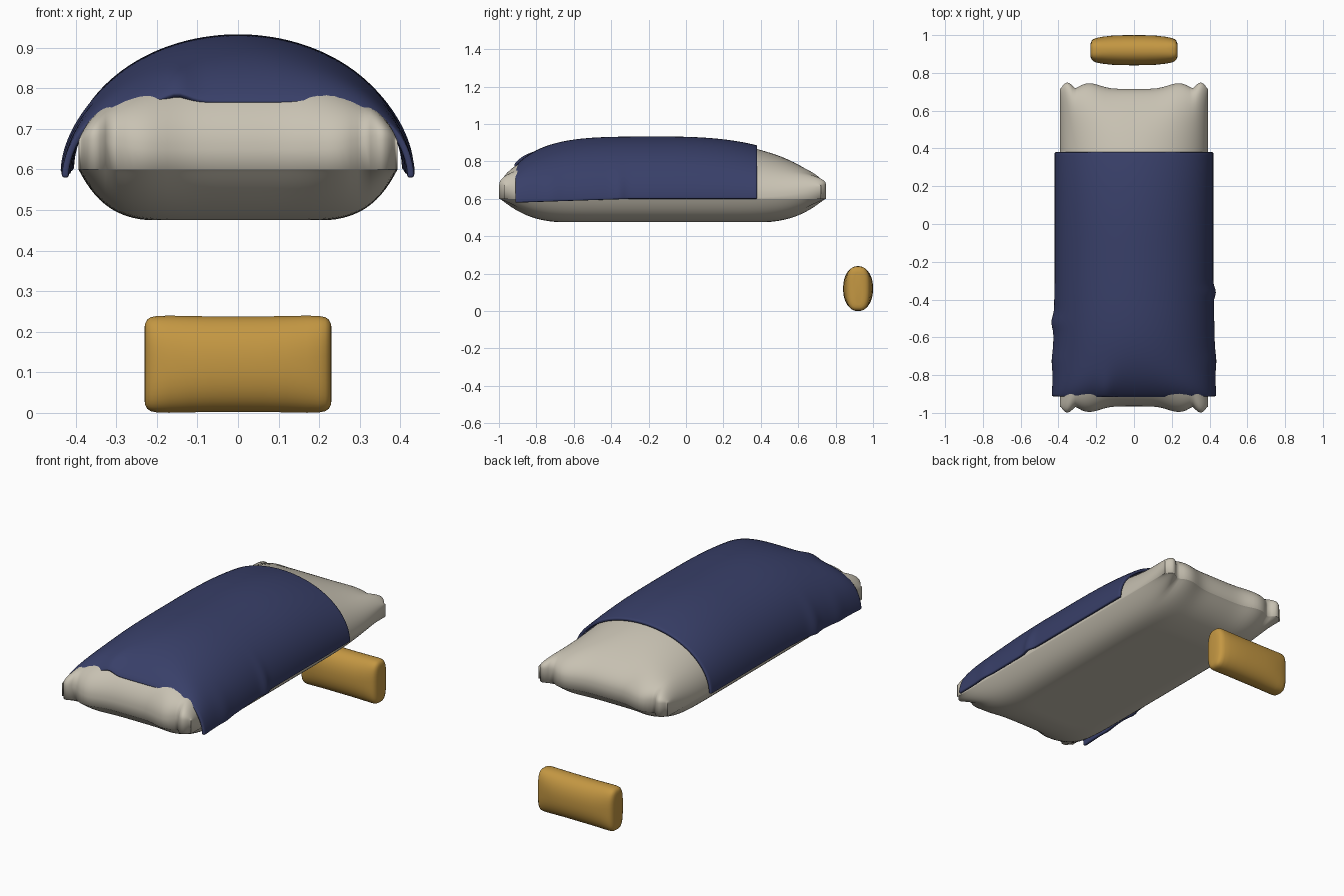
import bpy, bmesh, math

if "Cube" in bpy.data.objects:
    bpy.data.objects.remove(bpy.data.objects["Cube"])

def material(name, rgb):
    m = bpy.data.materials.new(name)
    m.diffuse_color = (*rgb, 1)
    m.use_nodes = True
    m.node_tree.nodes["Principled BSDF"].inputs["Base Color"].default_value = m.diffuse_color
    return m

CREAM = material("cream", (0.58, 0.54, 0.45))
NAVY = material("navy", (0.040, 0.050, 0.140))
OCHRE = material("ochre", (0.55, 0.31, 0.055))

def loft(name, rows, mat, closed):
    """Skin a list of point rows; closed rows become a capped tube."""
    bm = bmesh.new()
    vs = [[bm.verts.new(p) for p in r] for r in rows]
    n = len(rows[0])
    for a, b in zip(vs, vs[1:]):
        for i in range(n if closed else n - 1):
            j = (i + 1) % n
            bm.faces.new((a[i], a[j], b[j], b[i]))
    if closed:
        # each end: quads between the upper and lower half of the loop
        for r in (vs[0], vs[-1]):
            for i in range(n // 2 - 1):
                bm.faces.new((r[i], r[i + 1], r[n - 2 - i], r[n - 1 - i]))
    bmesh.ops.recalc_face_normals(bm, faces=bm.faces)
    me = bpy.data.meshes.new(name)
    bm.to_mesh(me)
    bm.free()
    me.materials.append(mat)
    me.shade_smooth()
    ob = bpy.data.objects.new(name, me)
    bpy.context.collection.objects.link(ob)
    return ob

def gauss(x, c, w):
    return math.exp(-((x - c) / w) ** 2)

YC, HALF, SEAM = -0.125, 0.84, 0.60

def arch(v):
    """Relative height of the crown along the length: blunt front, sloping back."""
    return math.sqrt(max(0, 1 - abs(v) ** (4 if v < 0 else 2.5)))

def section(u, v):
    """Relative height across the width: elliptical in the middle, flatter at the ends."""
    q = 2 + 5 * abs(v) ** 9
    return math.sqrt(max(0, 1 - abs(u) ** q))

# Mattress: puffed body with pinched corners and a flat underside
N = 48
us = [math.sin(math.pi / 2 * (-1 + 2 * i / N)) for i in range(N + 1)]

def mattress_row(v):
    def plan(u):
        a = abs(u)
        ear = 0.04 * gauss(a, 0.9, 0.11) - 0.03 * gauss(a, 0.6, 0.2) - 0.025 * a ** 20
        return 0.393 * u, YC + HALF * v + math.copysign(ear * abs(v) ** 8, v)
    top, low = [], []
    for u in us:
        x, y = plan(u)
        band = (0.045 + 0.025 * gauss(abs(u), 0.92, 0.2)) * abs(v) ** 6 + 0.004
        top.append((x, y, SEAM + band + (0.312 - band) * arch(v) * section(u, v)))
        drop = max(0, 1 - abs(u) ** 6) * max(0, 1 - abs(v) ** 8) ** 1.1
        low.append((x, y, SEAM - 0.125 * min(1, 1.04 * drop)))
    return top + low[::-1]

vs = [math.sin(math.pi / 2 * (-1 + 2 * i / 70)) for i in range(71)]
loft("mattress", [mattress_row(v) for v in vs], CREAM, True)

# Blanket: draped sheet with a flared front hem and a few wrinkles
def blanket_row(y):
    v = (y - YC) / HALF
    front = max(0, (-0.3 - y) / 0.6)
    pts = []
    for i in range(81):
        t = -1 + 2 * i / 80
        u = math.sin(math.pi / 2 * t)
        side = abs(u) ** 12
        fold = 0.012 * (gauss(y, -0.36, 0.03) if t > 0 else gauss(y, -0.52, 0.04))
        fold += 0.006 * gauss(y, -0.72, 0.05)
        x = u * (0.412 + side * (0.014 * min(1, front) + fold))
        z = SEAM + (0.312 * arch(v) + 0.013) * section(u, v)
        z += 0.02 * gauss(x, -0.15, 0.04) * gauss(y, -0.92, 0.1)
        z -= 0.02 * min(1, front) * abs(u) ** 30
        pts.append((x, y, z))
    return pts

blanket = loft("blanket", [blanket_row(-0.912 + 1.292 * i / 80) for i in range(81)], NAVY, False)
mod = blanket.modifiers.new("thickness", "SOLIDIFY")
mod.thickness = 0.016
mod.offset = 0
bev = blanket.modifiers.new("soft_hem", "BEVEL")
bev.width = 0.005
bev.segments = 2
bev.angle_limit = math.radians(50)

# Pillow: puffed cushion standing on its long edge behind the mattress
half = [(0, 0.08, 0.118), (0.06, 0.0795, 0.118), (0.12, 0.077, 0.119), (0.17, 0.071, 0.120),
        (0.20, 0.065, 0.119), (0.215, 0.059, 0.116), (0.224, 0.050, 0.110),
        (0.229, 0.038, 0.100), (0.231, 0.022, 0.085)]
stations = [(-x, a, b) for x, a, b in half[:0:-1]] + half

def pillow_row(x, a, b):
    pts = []
    e = 2 / (2.2 + 1.2 * (abs(x) / 0.231) ** 6)
    for i in range(40):
        t = 2 * math.pi * (i + 0.5) / 40
        c, s = math.cos(t), math.sin(t)
        pts.append((x, 0.92 + a * math.copysign(abs(c) ** e, c),
                    0.12 + b * math.copysign(abs(s) ** e, s)))
    return pts

loft("pillow", [pillow_row(*s) for s in stations], OCHRE, True)
